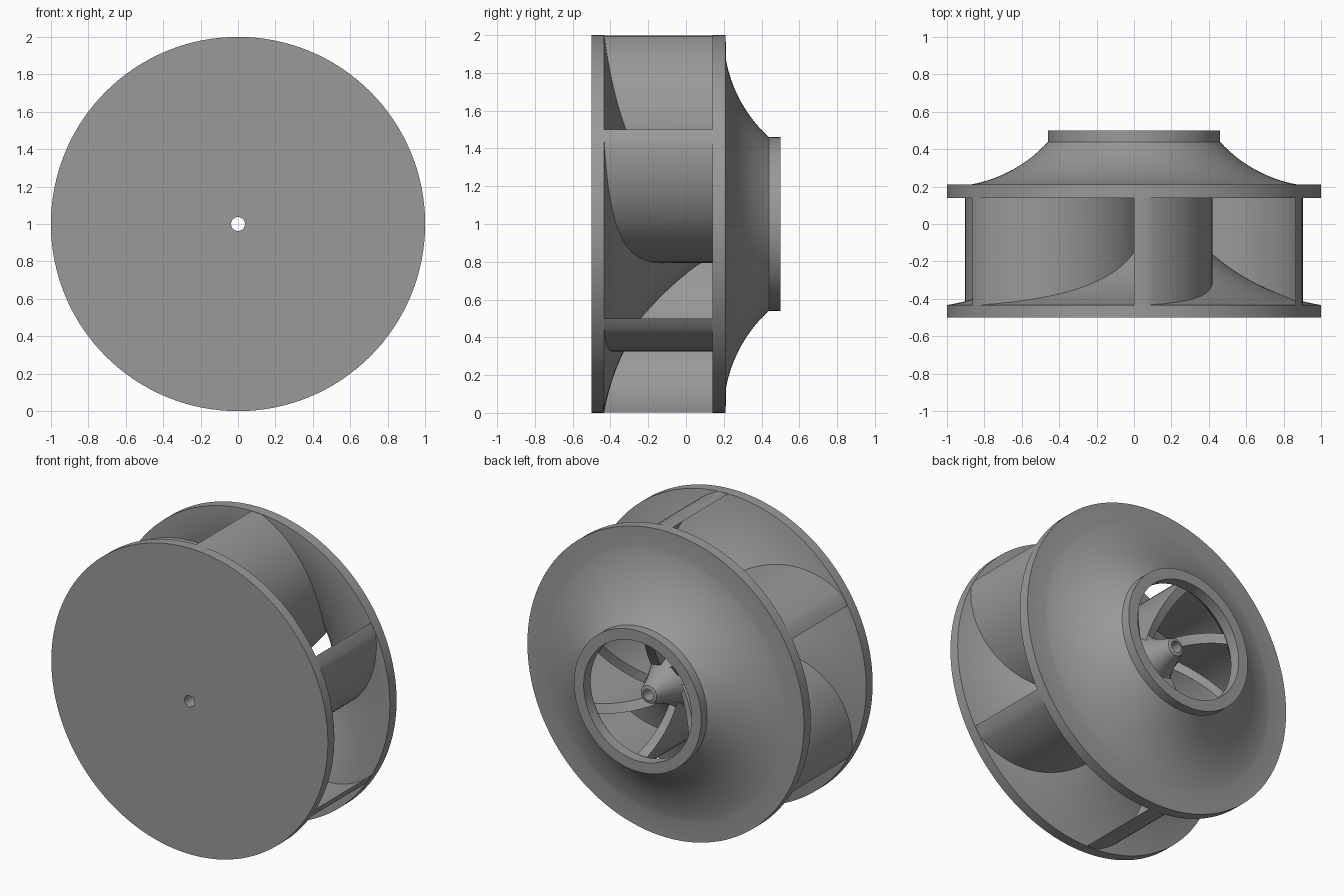
import bpy, bmesh, math
from mathutils import Matrix, Vector

if "Cube" in bpy.data.objects:
    bpy.data.objects.remove(bpy.data.objects["Cube"])

SEG = 128
steel = bpy.data.materials.new("grey_metal")
steel.diffuse_color = (0.32, 0.32, 0.32, 1)
steel.use_nodes = True
steel.node_tree.nodes["Principled BSDF"].inputs["Base Color"].default_value = steel.diffuse_color


def finish(bm, name):
    bmesh.ops.recalc_face_normals(bm, faces=bm.faces)
    me = bpy.data.meshes.new(name)
    bm.to_mesh(me)
    bm.free()
    me.materials.append(steel)
    ob = bpy.data.objects.new(name, me)
    ob.location.z = 1
    bpy.context.collection.objects.link(ob)
    bpy.ops.object.select_all(action='DESELECT')
    ob.select_set(True)
    bpy.context.view_layer.objects.active = ob
    bpy.ops.object.shade_smooth_by_angle(angle=math.radians(25))
    return ob


def lathe(name, profile):
    """Revolve a closed (radius, y) profile around the y axis."""
    bm = bmesh.new()
    rings = []
    for i in range(SEG):
        a = 2 * math.pi * i / SEG
        rings.append([bm.verts.new((r * math.cos(a), y, r * math.sin(a))) for r, y in profile])
    n = len(profile)
    for i in range(SEG):
        p, q = rings[i], rings[(i + 1) % SEG]
        for j in range(n):
            k = (j + 1) % n
            bm.faces.new((p[j], p[k], q[k], q[j]))
    return finish(bm, name)


def steps(a, b, n):
    return [a + (b - a) * i / n for i in range(n + 1)]


def hub_y(r):
    return 0.75 - math.sqrt(max(0, 1.2 ** 2 - (1.2 - r) ** 2))


def shroud_y(r, radius):
    return 0.93 - math.sqrt(max(0, radius ** 2 - (1 - r) ** 2))


# back plate flowing into the bored hub nose
hub = [(r, hub_y(r)) for r in steps(0.057, 1.0, 28)]
lathe("hub_plate", [(0.037, -0.5), (0.037, 0.39)] + hub + [(1.0, -0.5)])

# flared shroud with rim and inlet neck
outer = [(r, shroud_y(r, 0.73)) for r in steps(0.46, 0.87, 18)]
inner = [(r, shroud_y(r, 0.79)) for r in steps(1.0, 0.39, 18)]
lathe("inlet_shroud", [(0.39, 0.5), (0.46, 0.5)] + outer + [(1.0, 0.21)] + inner)

# one backward-curved blade, repeated six times
CX, CZ, N = -0.154, 0.47, 36


def blade_column(angle, radius):
    x = CX + radius * math.cos(angle)
    z = CZ + radius * math.sin(angle)
    r = min(math.hypot(x, z), 1.0)
    low = hub_y(r) - 0.03
    lead = 0.2 + (r - 0.1) * 0.72
    top = max(min(lead, shroud_y(r, 0.76)), low + 0.005)
    return (x * 0.998, low, z * 0.998), (x * 0.998, top, z * 0.998)


bm = bmesh.new()
for k in range(6):
    turn = Matrix.Rotation(k * math.pi / 3, 3, 'Y')
    rows = []
    for t in steps(0, 1, N):
        out = blade_column(math.radians(67 + (-62 - 67) * t), 0.574)
        inn = blade_column(math.radians(73.8 + (-62 - 73.8) * t), 0.552 - 0.037 * min(1, t * 1.5))
        rows.append([bm.verts.new(turn @ Vector(c)) for c in (out[0], out[1], inn[1], inn[0])])
    for p, q in zip(rows, rows[1:]):
        for j in range(4):
            bm.faces.new((p[j], p[(j + 1) % 4], q[(j + 1) % 4], q[j]))
    bm.faces.new(rows[0])
    bm.faces.new(rows[-1][::-1])
finish(bm, "blades")
